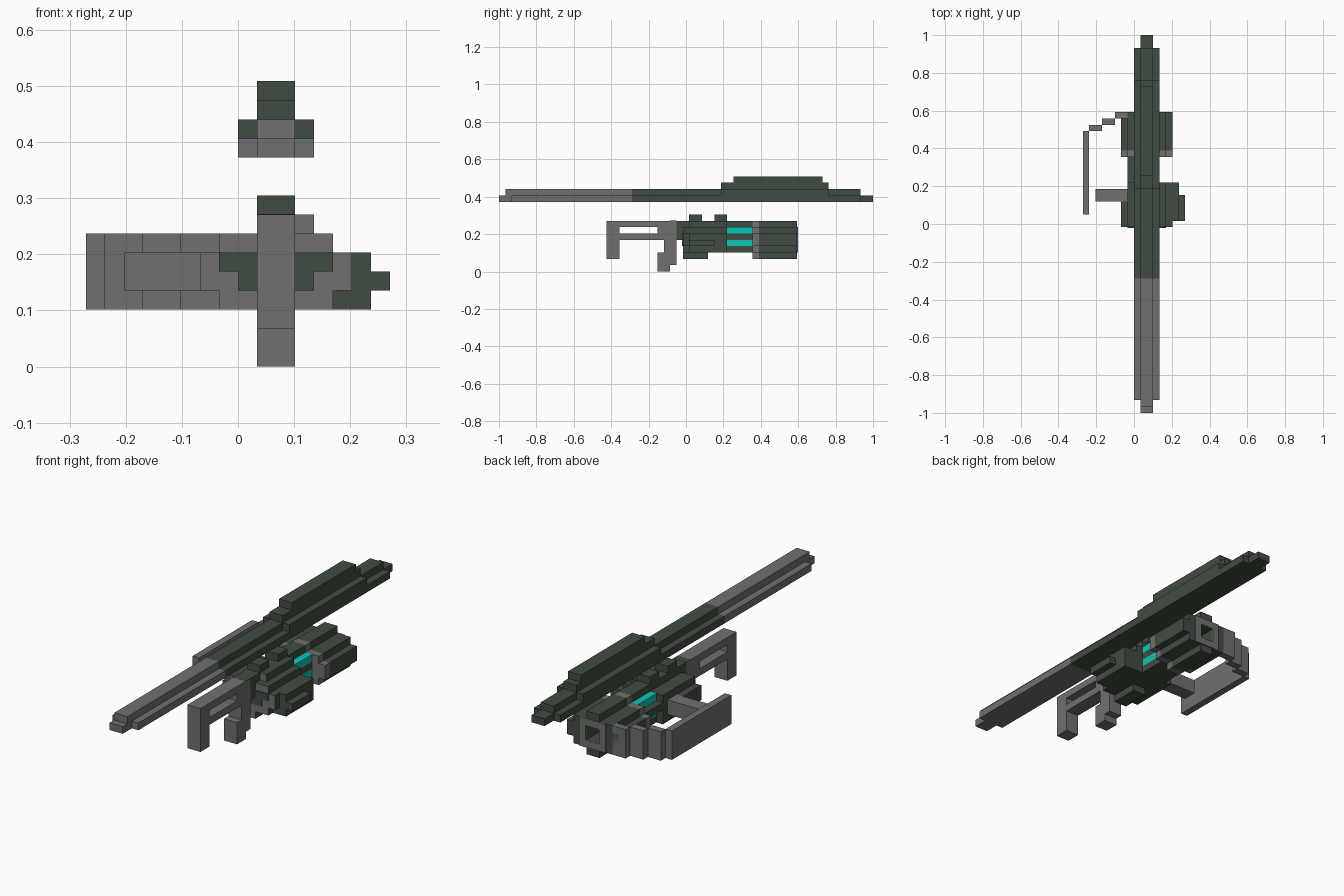
import bpy, bmesh

cube = bpy.data.objects.get("Cube")
if cube:
    bpy.data.objects.remove(cube, do_unlink=True)

U = 2 / 59          # size of one block
MID = 29.5          # block count from the front end to the centre


def material(name, rgb):
    m = bpy.data.materials.new(name)
    m.use_nodes = True
    m.diffuse_color = (*rgb, 1)
    m.node_tree.nodes["Principled BSDF"].inputs["Base Color"].default_value = (*rgb, 1)
    return m


GRAY = material("metal_gray", (0.16, 0.16, 0.16))
GREEN = material("dark_green", (0.053, 0.073, 0.053))
CYAN = material("glow_cyan", (0.004, 0.56, 0.48))


def part(name, mat, *boxes, front_mat=None):
    """Join boxes (x0, x1, y0, y1, z0, z1), in blocks, y counted from the front end."""
    bm = bmesh.new()
    for x0, x1, y0, y1, z0, z1 in boxes:
        made = bmesh.ops.create_cube(bm, size=1)["verts"]
        for v in made:
            v.co = ((x1 if v.co.x > 0 else x0) * U,
                    ((y1 if v.co.y > 0 else y0) - MID) * U,
                    (z1 if v.co.z > 0 else z0) * U)
    bm.normal_update()
    if front_mat:
        for f in bm.faces:
            f.material_index = 1 if f.normal.y < -0.5 else 0
    me = bpy.data.meshes.new(name)
    bm.to_mesh(me)
    bm.free()
    me.materials.append(mat)
    if front_mat:
        me.materials.append(front_mat)
    ob = bpy.data.objects.new(name, me)
    bpy.context.collection.objects.link(ob)
    return ob


def ring(y0, y1):
    """Stepped round section with a square bore."""
    layers = [(1, 3, 2, 3), (-1, 5, 3, 4), (-2, 1, 4, 6), (3, 6, 4, 6),
              (-1, 5, 6, 7), (1, 3, 7, 8)]
    return [(a, b, y0, y1, c, d) for a, b, c, d in layers]


# Long upper barrel
part("barrel_front", GRAY, (0, 4, 2, 21, 11, 12), (1, 3, 1, 21, 12, 13), (1, 3, 0, 2, 11, 12))
part("barrel_rear", GREEN, (0, 4, 21, 57, 11, 12), (1, 3, 21, 57, 12, 13), (1, 3, 57, 59, 11, 12))
part("barrel_housing", GREEN, (0, 4, 35, 52, 12, 13), (1, 3, 35, 52, 13, 14), (1, 3, 37, 51, 14, 15))

# Front handle frame and trigger
part("front_handle", GRAY, (1, 3, 17, 19, 2, 8), (1, 3, 19, 28, 7, 8),
     (1, 3, 19, 28, 5, 6), (1, 3, 25, 28, 6, 7))
part("trigger_grip", GRAY, (1, 3, 25, 27, 0, 1), (1, 3, 25, 26, 1, 3),
     (1, 3, 26, 28, 1, 5))
part("neck", GREEN, (1, 3, 28, 29, 5, 8), (1, 3, 27, 28, 6, 8.02))

# Front half of the body, with gray front faces
part("body_front", GREEN, *ring(29, 33), (1, 3, 29.02, 36, 4, 6),
     (-1, 5, 33, 36, 3, 7), (1, 3, 33, 36, 7, 8), (3, 4, 30, 36, 7, 8),
     front_mat=GRAY)
part("front_face_plate", GREEN, (-1, 5, 28.9, 29, 5, 6), (0, 4, 28.9, 29, 4, 5))
part("side_pod", GREEN, (5, 7, 30, 36, 3, 6), (7, 8, 30, 34, 4, 5))
part("sights", GREEN, (1, 3, 30, 32, 8, 9), (1, 3, 34, 36, 8, 9))

# Glowing core between the two body halves
part("core_glow", CYAN, (0, 4, 36, 40, 6, 7), (0, 4, 36, 40, 4, 5))
part("core_rails", GREEN, (1, 3, 36, 40, 7, 8), (-1, 4, 36, 40, 5, 6), (0, 4, 36, 40, 3, 4))

# Rear half of the body
part("rear_collar", GRAY, *ring(40, 41), (1, 3, 40, 43, 4, 6))
part("body_rear", GREEN, *ring(41, 47))
part("rear_rim", GRAY, (0, 4, 47, 47.15, 3, 4), (0, 4, 47, 47.15, 6, 7),
     (0, 1, 47, 47.15, 4, 6), (3, 4, 47, 47.15, 4, 6))

# Side arm: stepped bracket, shield plate and handle
steps = [(-3 - 2 * i, -1 - 2 * i, 46 - i, 47 - i, 3, 7) for i in range(3)]
part("side_bracket", GRAY, *steps)
part("side_plate", GRAY, (-8, -7, 31, 44, 3, 7))
part("side_handle", GRAY, (-6, -1, 33, 35, 4, 6))
